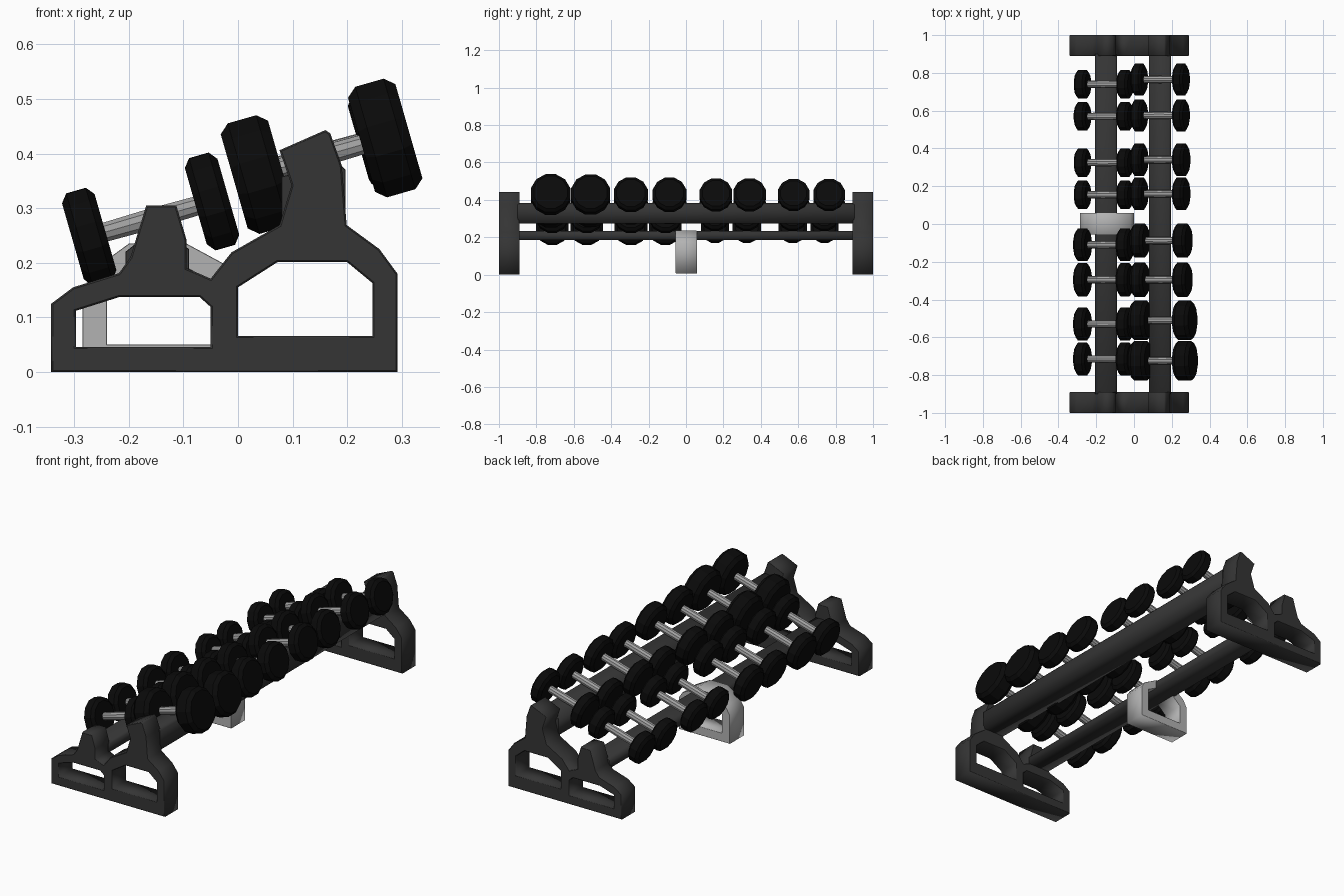
import bpy, bmesh, math
from mathutils import Matrix, Vector

if "Cube" in bpy.data.objects:
    bpy.data.objects.remove(bpy.data.objects["Cube"])


def material(name, v):
    m = bpy.data.materials.new(name)
    m.diffuse_color = (v, v, v, 1)
    m.use_nodes = True
    m.node_tree.nodes["Principled BSDF"].inputs["Base Color"].default_value = m.diffuse_color
    return m


FRAME = material("dark_frame", 0.035)
RUBBER = material("black_rubber", 0.003)
STEEL = material("steel", 0.35)
LIGHT = material("light_grey", 0.45)


def plate(name, loops, y0, y1, mat, bevel=0.003):
    """Extrude an XZ outline (with optional holes) from y0 to y1."""
    cu = bpy.data.curves.new(name, 'CURVE')
    cu.dimensions = '2D'
    cu.fill_mode = 'BOTH'
    cu.extrude = (y1 - y0) / 2 - bevel
    cu.bevel_depth = bevel
    cu.bevel_resolution = 0
    cu.offset = -bevel
    for pts in loops:
        sp = cu.splines.new('POLY')
        sp.points.add(len(pts) - 1)
        for p, (x, z) in zip(sp.points, pts):
            p.co = (x, z, 0, 1)
        sp.use_cyclic_u = True
    tmp = bpy.data.objects.new(name + "_curve", cu)
    bpy.context.collection.objects.link(tmp)
    dg = bpy.context.evaluated_depsgraph_get()
    me = bpy.data.meshes.new_from_object(tmp.evaluated_get(dg))
    bpy.data.objects.remove(tmp)
    me.transform(Matrix.Translation((0, (y0 + y1) / 2, 0)) @ Matrix.Rotation(math.pi / 2, 4, 'X'))
    me.materials.clear()
    me.materials.append(mat)
    ob = bpy.data.objects.new(name, me)
    bpy.context.collection.objects.link(ob)
    return ob


def lathe(name, profile, sides, matrix, mat):
    """Closed solid of (radius, height) rings around local Z."""
    bm = bmesh.new()
    rings = []
    for r, h in profile:
        rings.append([bm.verts.new((r * math.cos(2 * math.pi * (i + .5) / sides),
                                    r * math.sin(2 * math.pi * (i + .5) / sides), h))
                      for i in range(sides)])
    for a, b in zip(rings, rings[1:]):
        for i in range(sides):
            j = (i + 1) % sides
            bm.faces.new((a[i], a[j], b[j], b[i]))
    bm.faces.new(rings[0][::-1])
    bm.faces.new(rings[-1])
    me = bpy.data.meshes.new(name)
    bm.to_mesh(me)
    bm.free()
    me.materials.append(mat)
    ob = bpy.data.objects.new(name, me)
    ob.matrix_world = matrix
    bpy.context.collection.objects.link(ob)


# End frames: stepped outline with two towers and two openings
outer = [(-.342, 0), (-.342, .125), (-.302, .155), (-.218, .181), (-.197, .21),
         (-.168, .305), (-.113, .305), (-.094, .241), (-.094, .19), (-.05, .171),
         (-.012, .219), (.076, .269), (.098, .342), (.076, .406), (.16, .443),
         (.169, .437), (.19, .378), (.199, .269), (.259, .225), (.292, .18), (.292, 0)]
small_hole = [(-.297, .046), (-.297, .112), (-.218, .137), (-.07, .137), (-.05, .119), (-.05, .046)]
large_hole = [(0, .066), (0, .155), (.072, .201), (.2, .201), (.246, .163), (.246, .066)]
for name, y0, y1 in (("front_end_frame", -1, -.89), ("back_end_frame", .89, 1)):
    plate(name, [outer, small_hole, large_hole], y0, y1, FRAME)

# Long beams joining the end frames
plate("lower_beam", [[(-.206, .185), (-.206, .22), (-.19, .233), (-.1, .233), (-.09, .225), (-.09, .185)]],
      -.9, .9, FRAME, .001)
plate("upper_beam", [[(.08, .275), (.08, .358), (.185, .382), (.197, .37), (.197, .275)]],
      -.9, .9, FRAME, .001)

# Light grey middle foot under the lower beam
plate("middle_support",
      [[(-.285, .007), (-.285, .15), (-.262, .19), (-.2, .235), (-.094, .235), (-.02, .195), (0, .165), (0, .007)],
       [(-.24, .05), (-.24, .145), (-.19, .19), (-.1, .193), (-.045, .165), (-.045, .05)]],
      -.055, .058, LIGHT, .001)


# Dumbbells: steel handle with two chamfered heads, tilted down to the left
def dumbbell(name, x, y, z, r, t, half):
    tilt = math.radians(90 - 16)
    m = Matrix.Translation((x, y, z)) @ Matrix.Rotation(tilt, 4, 'Y')
    lathe(name + "_handle", [(.018, -half), (.02, 0), (.018, half)], 10, m, STEEL)
    c = .2 * t
    head = [(r - .016, -t / 2), (r, -t / 2 + c), (r, t / 2 - c), (r - .016, t / 2)]
    for side, s in (("low", -1), ("high", 1)):
        lathe(f"{name}_{side}_head", head, 12, m @ Matrix.Translation(Vector((0, 0, s * half))), RUBBER)


lower = [(.74, .078), (.57, .079), (.325, .078), (.155, .078),
         (-.11, .09), (-.295, .091), (-.53, .09), (-.715, .09)]
upper = [(.765, .087, .058), (.575, .087, .058), (.34, .09, .06), (.16, .09, .06),
         (-.088, .093, .07), (-.295, .094, .07), (-.51, .108, .088), (-.724, .109, .09)]
for i, (y, r) in enumerate(lower):
    dumbbell(f"lower_dumbbell_{i + 1}", -.16, y, .28, r, .062, .117)
for i, (y, r, t) in enumerate(upper):
    dumbbell(f"upper_dumbbell_{i + 1}", .138 + (t - .058) * .47, y, .395, r, t, .115 + (t - .058) * .2)
